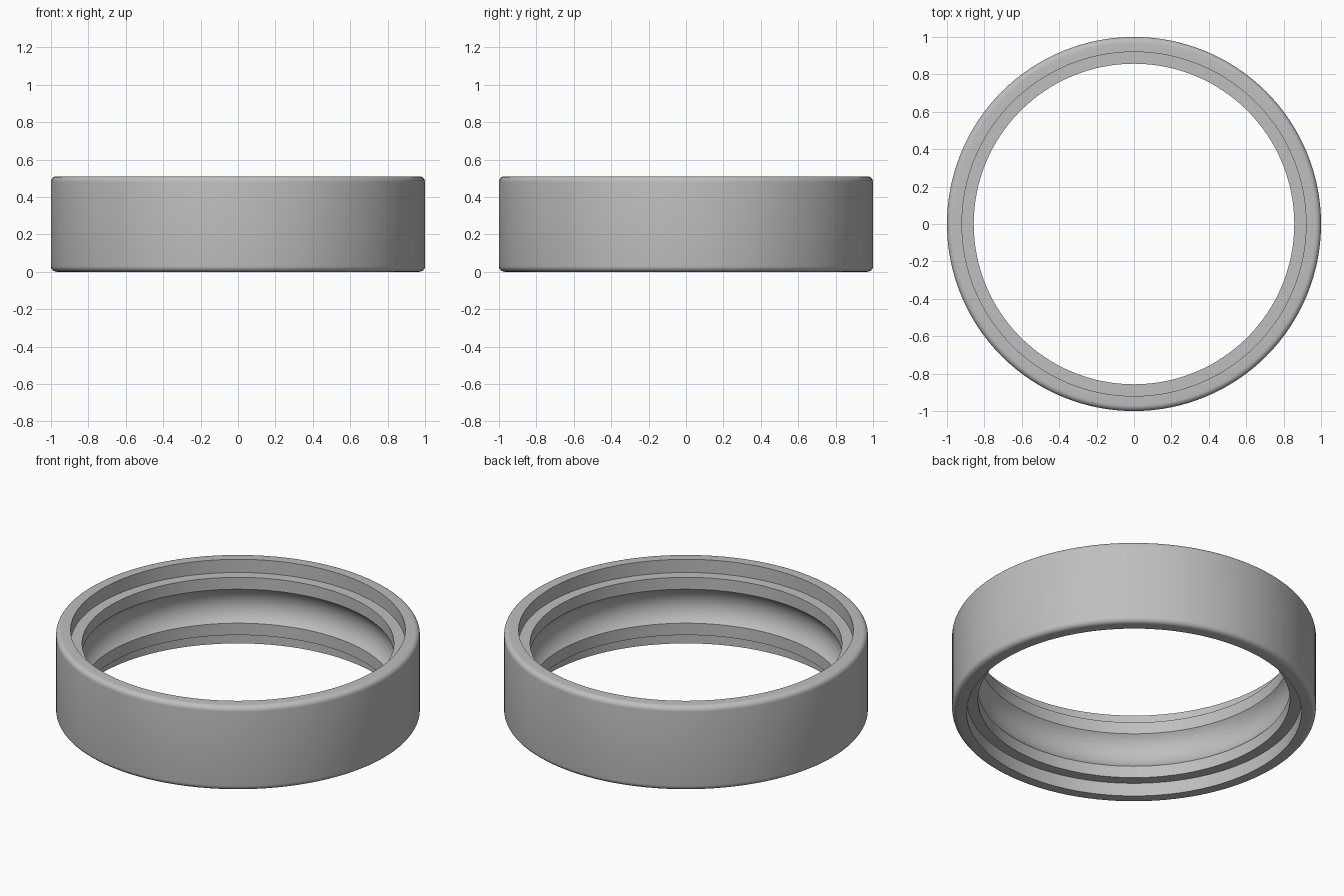
import bpy, bmesh, math

cube = bpy.data.objects.get("Cube")
if cube:
    bpy.data.objects.remove(cube, do_unlink=True)

HEIGHT, OUTER, FILLET = 0.51, 1.0, 0.03
RECESS_R, RECESS_D = 0.92, 0.08      # seal recess at each end
BORE_R, GROOVE_HALF, BALL_R = 0.857, 0.103, 0.145
SEGMENTS = 128
MID = HEIGHT / 2

steel = bpy.data.materials.new("steel_grey")
steel.use_nodes = True
grey = (0.52, 0.52, 0.52, 1)
steel.diffuse_color = grey
steel.node_tree.nodes["Principled BSDF"].inputs["Base Color"].default_value = grey


def arc(cx, cz, r, start, end, steps):
    """Points (radius, height) along a circular arc, angles in radians."""
    angles = [start + (end - start) * i / steps for i in range(steps + 1)]
    return [(cx + r * math.cos(a), cz + r * math.sin(a)) for a in angles]


# Cross-section: upper half of the outside, rim and recess, then mirrored
upper = arc(OUTER - FILLET, HEIGHT - FILLET, FILLET, 0, math.pi / 2, 6)
upper += [(RECESS_R, HEIGHT), (RECESS_R, HEIGHT - RECESS_D), (BORE_R, HEIGHT - RECESS_D)]
lower = [(r, HEIGHT - z) for r, z in reversed(upper)]

# Ball groove between the two bore lands
sweep = math.asin(GROOVE_HALF / BALL_R)
groove_centre = BORE_R - BALL_R * math.cos(sweep)
groove = arc(groove_centre, MID, BALL_R, sweep, -sweep, 16)
profile = upper + groove + lower

# Revolve the closed section into a ring
bm = bmesh.new()
verts = [bm.verts.new((r, 0, z)) for r, z in profile]
edges = [bm.edges.new((v, verts[i - 1])) for i, v in enumerate(verts)]
bmesh.ops.spin(bm, geom=verts + edges, cent=(0, 0, 0), axis=(0, 0, 1),
               angle=math.tau, steps=SEGMENTS, use_merge=True)
bmesh.ops.remove_doubles(bm, verts=bm.verts[:], dist=0.0001)
bmesh.ops.recalc_face_normals(bm, faces=bm.faces[:])

mesh = bpy.data.meshes.new("outer_ring")
bm.to_mesh(mesh)
bm.free()
mesh.materials.append(steel)
ring = bpy.data.objects.new("outer_ring", mesh)
bpy.context.collection.objects.link(ring)

bpy.ops.object.select_all(action='DESELECT')
ring.select_set(True)
bpy.context.view_layer.objects.active = ring
bpy.ops.object.shade_smooth_by_angle(angle=math.radians(30))
